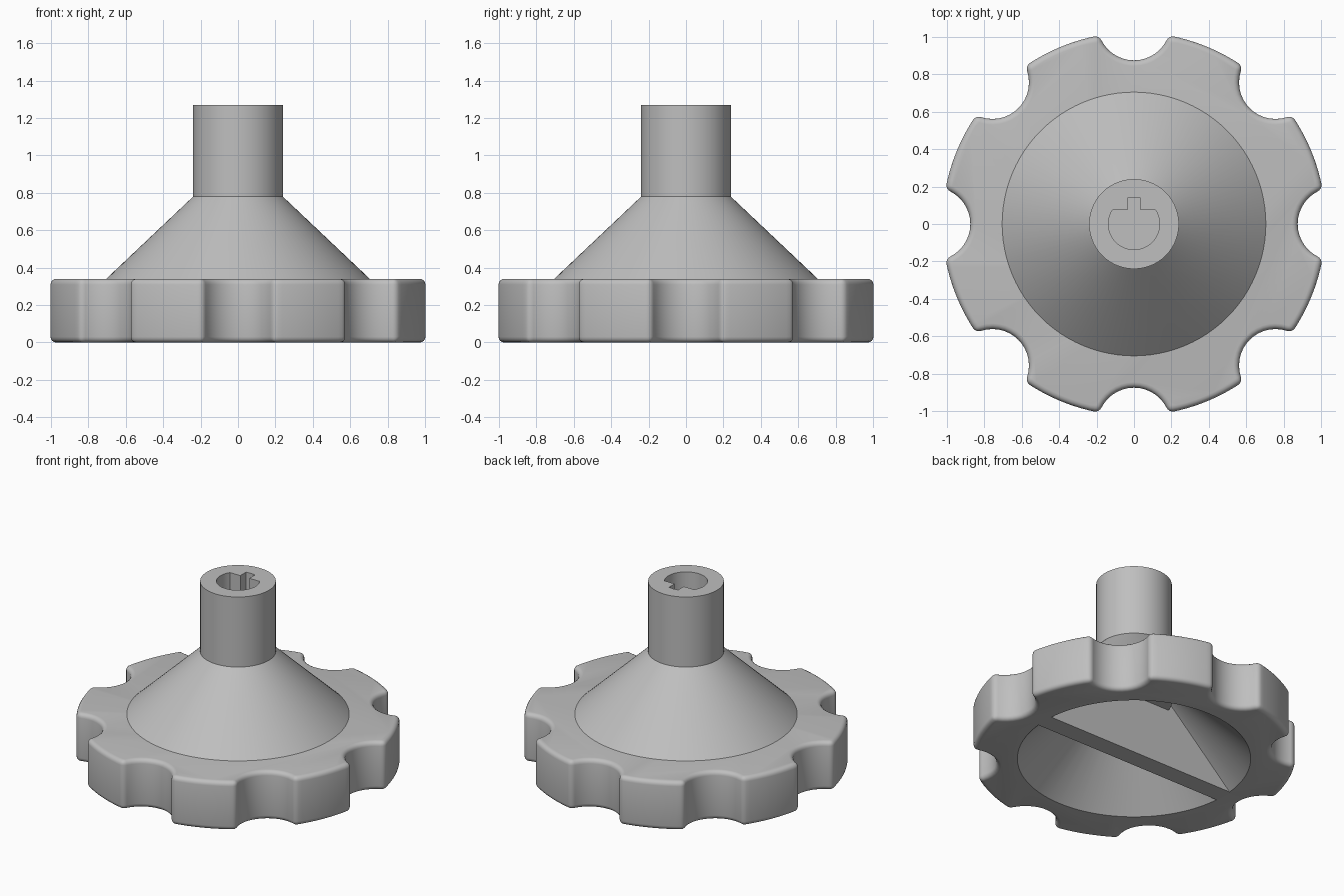
import bpy, bmesh
from math import pi, sin, cos, acos, asin, radians, sqrt

if "Cube" in bpy.data.objects:
    bpy.data.objects.remove(bpy.data.objects["Cube"], do_unlink=True)

grey = bpy.data.materials.new("plain grey")
grey.use_nodes = True
COLOUR = (0.52, 0.52, 0.52, 1)
grey.diffuse_color = COLOUR
grey.node_tree.nodes["Principled BSDF"].inputs["Base Color"].default_value = COLOUR


def make(name, bm):
    bmesh.ops.recalc_face_normals(bm, faces=bm.faces)
    mesh = bpy.data.meshes.new(name)
    bm.to_mesh(mesh)
    bm.free()
    mesh.materials.append(grey)
    obj = bpy.data.objects.new(name, mesh)
    bpy.context.collection.objects.link(obj)
    return obj


def prism(name, points, move):
    """Fill an outline and extrude it along a vector."""
    bm = bmesh.new()
    face = bm.faces.new([bm.verts.new(p) for p in points])
    ext = bmesh.ops.extrude_face_region(bm, geom=[face], use_keep_orig=True)
    bmesh.ops.translate(bm, vec=move, verts=[v for v in ext["geom"] if isinstance(v, bmesh.types.BMVert)])
    return make(name, bm)


def lathe(name, profile, steps=96):
    """Revolve a (radius, height) profile around z and cap both ends."""
    bm = bmesh.new()
    rings = [[bm.verts.new((r * cos(2 * pi * i / steps), r * sin(2 * pi * i / steps), z))
              for i in range(steps)] for r, z in profile]
    for low, high in zip(rings, rings[1:]):
        for i in range(steps):
            j = (i + 1) % steps
            bm.faces.new((low[i], low[j], high[j], high[i]))
    bm.faces.new(rings[0])
    bm.faces.new(rings[-1])
    return make(name, bm)


def bake(obj):
    """Apply all modifiers."""
    deps = bpy.context.evaluated_depsgraph_get()
    mesh = bpy.data.meshes.new_from_object(obj.evaluated_get(deps))
    obj.modifiers.clear()
    obj.data = mesh


def cut(obj, cutter):
    mod = obj.modifiers.new("cut", "BOOLEAN")
    mod.operation = "DIFFERENCE"
    mod.solver = "EXACT"
    mod.object = cutter
    bake(obj)


# Grip wheel: round rim with eight scallops
RIM, SCOOP, REACH, WHEEL_TOP = 1.025, 0.195, 1.07, 0.34
bite = acos((RIM**2 + REACH**2 - SCOOP**2) / (2 * RIM * REACH))
swing = asin(RIM * sin(bite) / SCOOP)
if REACH - RIM * cos(bite) < 0:
    swing = pi - swing
outline = []
for k in range(8):
    a = k * pi / 4
    for i in range(17):
        t = a + pi + swing * (1 - i / 8)
        outline.append((REACH * cos(a) + SCOOP * cos(t), REACH * sin(a) + SCOOP * sin(t), 0))
    for i in range(1, 8):
        t = a + bite + (pi / 4 - 2 * bite) * i / 8
        outline.append((RIM * cos(t), RIM * sin(t), 0))
wheel = prism("grip_wheel", outline, (0, 0, WHEEL_TOP))
bevel = wheel.modifiers.new("rounding", "BEVEL")
bevel.width = 0.035
bevel.segments = 4
bevel.limit_method = "ANGLE"
bevel.angle_limit = radians(30)
bake(wheel)

# Cone body, hollowed together with the wheel from below
cone = lathe("cone_body", [(0.72, 0.325), (0.705, 0.34), (0.24, 0.78)])
hollow = lathe("hollow_cutter", [(0.751, -0.01), (0.74, 0), (0.24, 0.47)])
cut(wheel, hollow)
cut(cone, hollow)

# Shaft collar with a keyed flat-sided bore
collar = lathe("shaft_collar", [(0.24, 0.41), (0.24, 1.27)])
BORE, FLAT, KEY, FLOOR = 0.137, 0.075, 0.035, 0.65
start = pi - asin(FLAT / BORE)
sweep = pi + 2 * asin(FLAT / BORE)
bore_shape = [(BORE * cos(start + sweep * i / 40), BORE * sin(start + sweep * i / 40)) for i in range(41)]
key_top = sqrt(0.142**2 - KEY**2)
bore_shape += [(KEY, FLAT), (KEY, key_top), (0, 0.142), (-KEY, key_top), (-KEY, FLAT)]
bore = prism("bore_cutter", [(x, y, FLOOR) for x, y in bore_shape], (0, 0, 1))
cut(collar, bore)

# Cross rib spanning the hollow
HALF = 0.065
rib = prism("cross_rib", [(s * x, -HALF, z) for s, x, z in
            ((-1, 0.745, 0), (1, 0.745, 0), (1, 0.23, 0.48), (-1, 0.23, 0.48))], (0, 2 * HALF, 0))

for cutter in (hollow, bore):
    bpy.data.objects.remove(cutter, do_unlink=True)

# Smooth curves, crisp edges
for obj in bpy.context.view_layer.objects:
    obj.select_set(obj in (wheel, cone, collar, rib))
bpy.context.view_layer.objects.active = wheel
bpy.ops.object.shade_smooth_by_angle(angle=radians(30))
